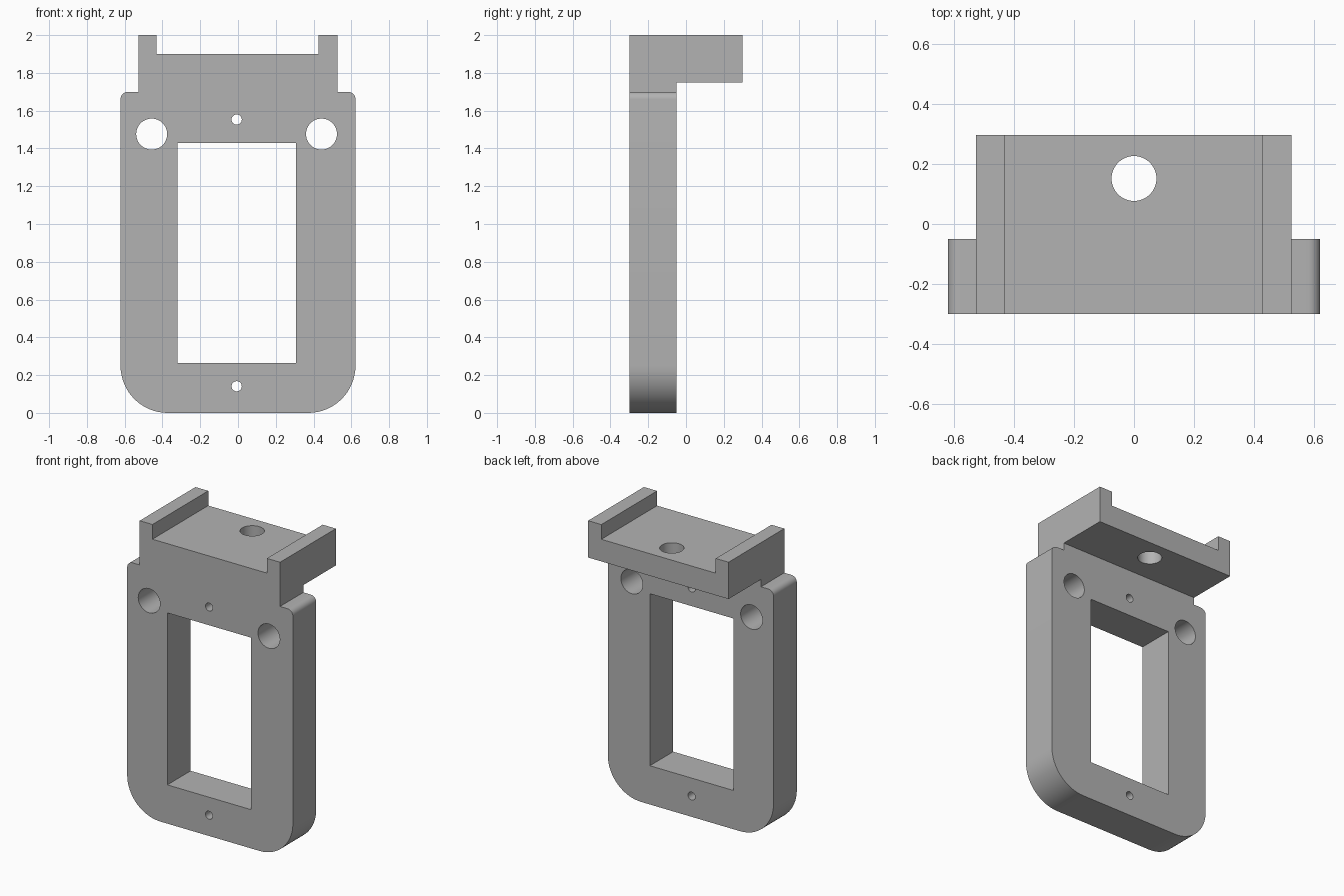
import bpy, bmesh
from math import cos, sin, pi, radians
from mathutils import Matrix

cube = bpy.data.objects.get("Cube")
if cube:
    bpy.data.objects.remove(cube, do_unlink=True)

grey = bpy.data.materials.new("plain grey")
grey.use_nodes = True
COLOUR = (0.45, 0.45, 0.45, 1)
grey.diffuse_color = COLOUR
grey.node_tree.nodes["Principled BSDF"].inputs["Base Color"].default_value = COLOUR

FRONT, PLATE_BACK, SHELF_BACK = -0.3, -0.05, 0.298


def arc(cx, cz, r, start, steps):
    """Quarter turn, counter-clockwise from the start angle in degrees."""
    return [(cx + r * cos(radians(start + 90 * i / steps)),
             cz + r * sin(radians(start + 90 * i / steps))) for i in range(steps + 1)]


def extrude_profile(name, points, y0, y1):
    """Extrude an (x, z) outline along y."""
    bm = bmesh.new()
    face = bm.faces.new([bm.verts.new((x, y0, z)) for x, z in points])
    moved = bmesh.ops.extrude_face_region(bm, geom=[face])["geom"]
    bmesh.ops.translate(bm, vec=(0, y1 - y0, 0),
                        verts=[v for v in moved if isinstance(v, bmesh.types.BMVert)])
    bmesh.ops.recalc_face_normals(bm, faces=bm.faces)
    return add_object(name, bm)


def add_object(name, bm):
    mesh = bpy.data.meshes.new(name)
    bm.to_mesh(mesh)
    bm.free()
    mesh.materials.append(grey)
    obj = bpy.data.objects.new(name, mesh)
    bpy.context.collection.objects.link(obj)
    return obj


def drill(name, location, radius, axis, sides=48):
    bm = bmesh.new()
    turn = Matrix.Rotation(pi / 2, 4, 'X') if axis == 'Y' else Matrix()
    bmesh.ops.create_cone(bm, cap_ends=True, segments=sides, radius1=radius, radius2=radius,
                          depth=0.8, matrix=Matrix.Translation(location) @ turn)
    return add_object(name, bm)


def combine(target, other, operation):
    mod = target.modifiers.new(other.name, 'BOOLEAN')
    mod.operation, mod.solver, mod.object = operation, 'EXACT', other
    bpy.context.view_layer.objects.active = target
    bpy.ops.object.modifier_apply(modifier=mod.name)
    bpy.data.objects.remove(other, do_unlink=True)


# Upright plate with large lower corners, small upper corners and a neck
W, TOP, BIG, SMALL = 0.622, 1.7, 0.25, 0.04
NECK_L, NECK_R, SHELF_Z = -0.528, 0.526, 1.75
outline = (arc(-W + BIG, BIG, BIG, 180, 16) + arc(W - BIG, BIG, BIG, 270, 16)
           + arc(W - SMALL, TOP - SMALL, SMALL, 0, 8)
           + [(NECK_R, TOP), (NECK_R, SHELF_Z), (NECK_L, SHELF_Z), (NECK_L, TOP)]
           + arc(-W + SMALL, TOP - SMALL, SMALL, 90, 8))
frame = extrude_profile("mounting_frame", outline, FRONT, PLATE_BACK)

# Channel-shaped shelf on top, reaching backwards
shelf = extrude_profile("channel_shelf", [
    (NECK_L, SHELF_Z), (NECK_R, SHELF_Z), (NECK_R, 2), (0.427, 2),
    (0.427, 1.9), (-0.432, 1.9), (-0.432, 2), (NECK_L, 2)], FRONT, SHELF_BACK)
combine(frame, shelf, 'UNION')

# Rectangular window
window = extrude_profile("window_cutter", [
    (-0.32, 0.263), (0.306, 0.263), (0.306, 1.43), (-0.32, 1.43)], -0.5, 0.2)
combine(frame, window, 'DIFFERENCE')

# Two large holes, two pin holes, and the vertical shelf hole
for x, z, r in [(-0.457, 1.476, 0.082), (0.442, 1.476, 0.082),
                (-0.007, 1.553, 0.027), (-0.007, 0.141, 0.027)]:
    combine(frame, drill("hole_cutter", (x, -0.17, z), r, 'Y'), 'DIFFERENCE')
combine(frame, drill("shelf_hole_cutter", (0, 0.152, 1.85), 0.075, 'Z'), 'DIFFERENCE')

# Merge flat regions and keep the edges crisp
bm = bmesh.new()
bm.from_mesh(frame.data)
bmesh.ops.remove_doubles(bm, verts=bm.verts, dist=0.0001)
bmesh.ops.dissolve_limit(bm, angle_limit=radians(0.5), verts=bm.verts, edges=bm.edges)
bm.to_mesh(frame.data)
bm.free()
bpy.ops.object.select_all(action='DESELECT')
frame.select_set(True)
bpy.context.view_layer.objects.active = frame
bpy.ops.object.shade_smooth_by_angle(angle=radians(30))
